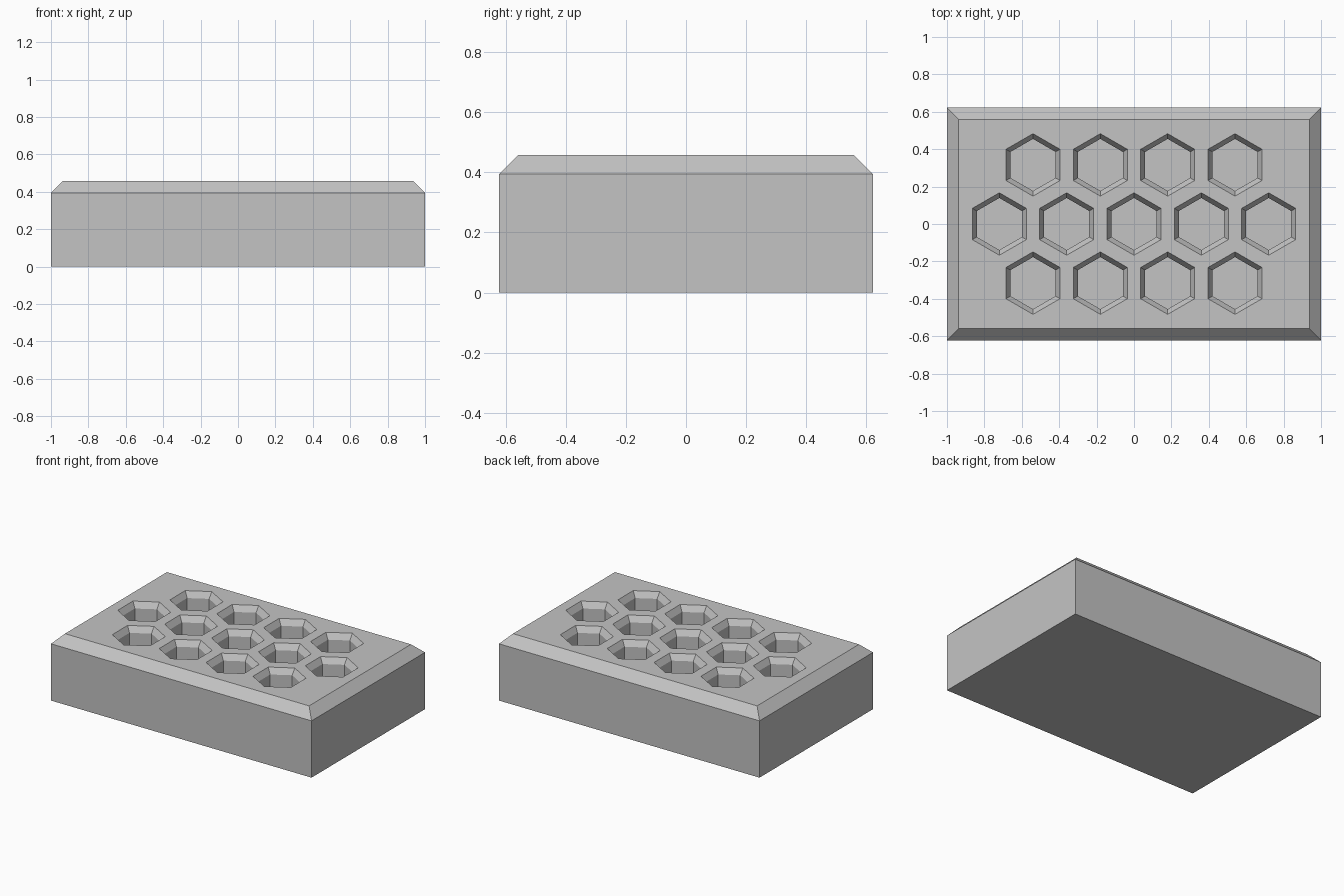
import bpy
import bmesh
from math import cos, sin, pi

cube = bpy.data.objects.get("Cube")
if cube:
    bpy.data.objects.remove(cube, do_unlink=True)

HALF_X, HALF_Y = 1.0, 0.622
SHOULDER, TOP, FLOOR = 0.394, 0.457, 0.09
CHAMFER = TOP - SHOULDER
PITCH_X, PITCH_Y = 0.36, 0.316
MOUTH_R, HOLE_R, LIP = 0.167, 0.139, 0.04
EXTRA = 0.02  # cutter overshoot above the top

grey = bpy.data.materials.new("plain grey")
grey.use_nodes = True
grey.diffuse_color = (0.55, 0.55, 0.55, 1)
grey.node_tree.nodes["Principled BSDF"].inputs["Base Color"].default_value = grey.diffuse_color


def rectangle(inset, z):
    a, b = HALF_X - inset, HALF_Y - inset
    return [(-a, -b, z), (a, -b, z), (a, b, z), (-a, b, z)]


def hexagon(x, y, r, z):
    angles = [pi / 6 + i * pi / 3 for i in range(6)]
    return [(x + r * cos(t), y + r * sin(t), z) for t in angles]


def loft(bm, rings):
    """Closed solid through rings listed from bottom to top."""
    loops = [[bm.verts.new(p) for p in ring] for ring in rings]
    n = len(loops[0])
    bm.faces.new(loops[0][::-1])
    bm.faces.new(loops[-1])
    for low, high in zip(loops, loops[1:]):
        for i in range(n):
            j = (i + 1) % n
            bm.faces.new((low[i], low[j], high[j], high[i]))


def make_object(name, solids):
    bm = bmesh.new()
    for rings in solids:
        loft(bm, rings)
    mesh = bpy.data.meshes.new(name)
    bm.to_mesh(mesh)
    bm.free()
    mesh.materials.append(grey)
    obj = bpy.data.objects.new(name, mesh)
    bpy.context.collection.objects.link(obj)
    return obj


# Block with a chamfered top rim
block = make_object("holder_block", [
    [rectangle(0, 0), rectangle(0, SHOULDER), rectangle(CHAMFER, TOP)]])

# Staggered rows of hexagonal sockets with flared mouths
slope = (MOUTH_R - HOLE_R) / LIP
sockets = []
for row, count in ((-1, 4), (0, 5), (1, 4)):
    for i in range(count):
        x, y = (i - (count - 1) / 2) * PITCH_X, row * PITCH_Y
        sockets.append([hexagon(x, y, HOLE_R, FLOOR),
                        hexagon(x, y, HOLE_R, TOP - LIP),
                        hexagon(x, y, MOUTH_R + slope * EXTRA, TOP + EXTRA)])
cutter = make_object("socket_cutter", sockets)
cutter.hide_render = True

# Cut the sockets, then discard the cutter
cut = block.modifiers.new("sockets", 'BOOLEAN')
cut.operation = 'DIFFERENCE'
cut.solver = 'EXACT'
cut.object = cutter
bpy.context.view_layer.objects.active = block
block.select_set(True)
bpy.ops.object.modifier_apply(modifier=cut.name)
bpy.data.objects.remove(cutter, do_unlink=True)
